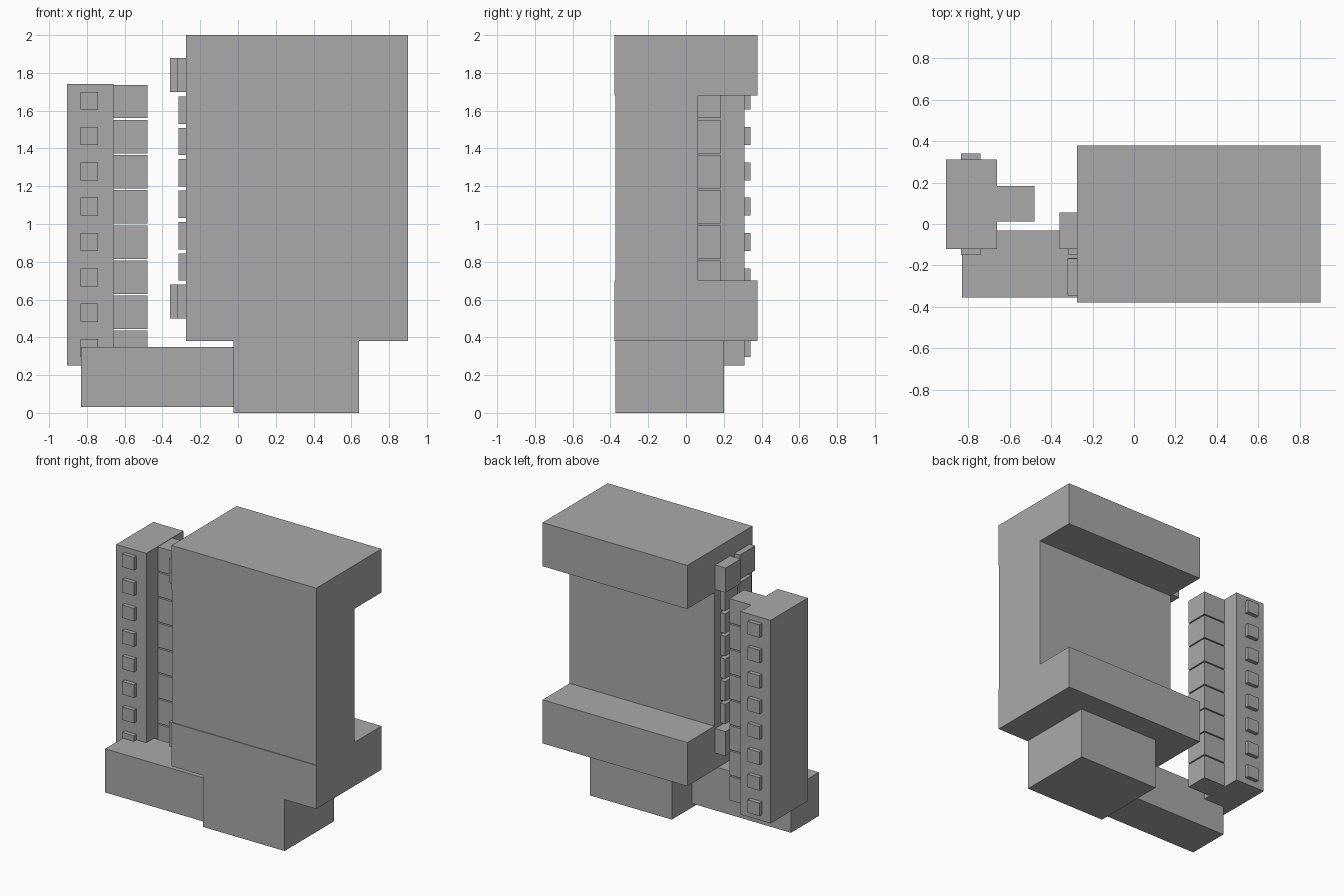
import bpy
import bmesh

cube = bpy.data.objects.get("Cube")
if cube:
    bpy.data.objects.remove(cube, do_unlink=True)

grey = bpy.data.materials.new("plain grey")
grey.use_nodes = True
COLOUR = (0.4, 0.4, 0.4, 1)
grey.diffuse_color = COLOUR
grey.node_tree.nodes["Principled BSDF"].inputs["Base Color"].default_value = COLOUR


def box(name, x, y, z):
    """Box spanning the given (min, max) ranges."""
    bm = bmesh.new()
    bmesh.ops.create_cube(bm, size=1)
    for v in bm.verts:
        for axis, (low, high) in enumerate((x, y, z)):
            v.co[axis] = low if v.co[axis] < 0 else high
    mesh = bpy.data.meshes.new(name)
    bm.to_mesh(mesh)
    bm.free()
    mesh.materials.append(grey)
    obj = bpy.data.objects.new(name, mesh)
    bpy.context.collection.objects.link(obj)
    return obj


def stack(obj, count, step):
    """Repeat a box downwards."""
    mod = obj.modifiers.new("stack", "ARRAY")
    mod.count = count
    mod.use_relative_offset = False
    mod.use_constant_offset = True
    mod.constant_offset_displace = (0, 0, -step)


# Main building: wall between two deep slabs, on a smaller base
WIDTH, DEPTH = (-0.275, 0.9), (-0.378, 0.378)
box("upper_slab", WIDTH, DEPTH, (1.68, 2.0))
box("main_wall", WIDTH, (-0.373, 0.063), (0.7, 1.68))
box("lower_slab", WIDTH, DEPTH, (0.38, 0.7))
box("base_block", (-0.025, 0.64), (-0.373, 0.2), (0, 0.38))
box("low_wing", (-0.83, -0.025), (-0.355, -0.032), (0.03, 0.35))

# Side tower with a column of balconies and windows front and back
box("tower", (-0.905, -0.66), (-0.12, 0.311), (0.25, 1.74))
stack(box("balconies", (-0.66, -0.48), (0.013, 0.183), (1.56, 1.737)), 8, 0.186)
for side, y in (("front", (-0.15, -0.12)), ("back", (0.311, 0.341))):
    stack(box(f"{side}_windows", (-0.835, -0.74), y, (1.605, 1.7)), 8, 0.187)

# Two columns of blocks on the side of the main building
for side, reach, big, small in (
    ("back", -0.36, (-0.12, 0.055), (-0.15, -0.005)),
    ("front", -0.32, (-0.345, -0.167), (-0.31, -0.165)),
):
    stack(box(f"{side}_end_blocks", (reach, -0.275), big, (1.7, 1.88)), 2, 1.2)
    stack(box(f"{side}_side_blocks", (-0.315, -0.275), small, (1.53, 1.675)), 6, 0.166)
